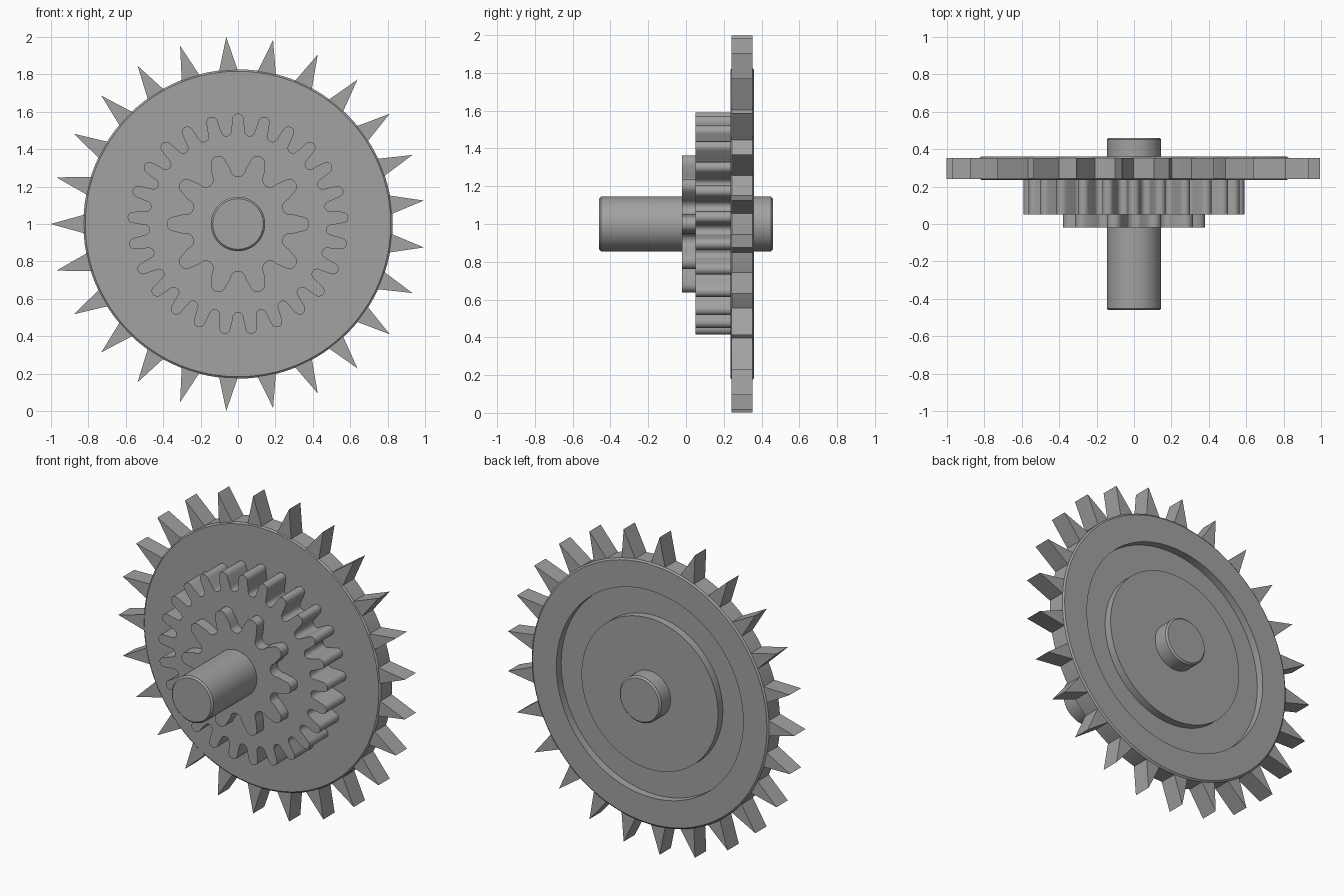
import bpy, bmesh, math
from math import sin, cos, pi

cube = bpy.data.objects.get("Cube")
if cube:
    bpy.data.objects.remove(cube, do_unlink=True)

AXIS_Z = 1.0

steel = bpy.data.materials.new("grey_steel")
steel.use_nodes = True
grey = (0.36, 0.36, 0.36, 1)
steel.diffuse_color = grey
steel.node_tree.nodes["Principled BSDF"].inputs["Base Color"].default_value = grey


def finish(name, bm):
    bmesh.ops.remove_doubles(bm, verts=bm.verts, dist=1e-5)
    bmesh.ops.recalc_face_normals(bm, faces=bm.faces)
    mesh = bpy.data.meshes.new(name)
    bm.to_mesh(mesh)
    bm.free()
    mesh.materials.append(steel)
    obj = bpy.data.objects.new(name, mesh)
    obj.location.z = AXIS_Z
    bpy.context.collection.objects.link(obj)
    bpy.ops.object.select_all(action='DESELECT')
    obj.select_set(True)
    bpy.context.view_layer.objects.active = obj
    bpy.ops.object.shade_smooth_by_angle(angle=math.radians(30))
    return obj


def lathe(name, profile, steps=96):
    """Spin a (radius, y) profile around the y axis."""
    bm = bmesh.new()
    verts = [bm.verts.new((r, y, 0)) for r, y in profile]
    edges = [bm.edges.new(pair) for pair in zip(verts, verts[1:])]
    bmesh.ops.spin(bm, geom=verts + edges, cent=(0, 0, 0), axis=(0, 1, 0),
                   angle=2 * pi, steps=steps)
    return finish(name, bm)


def prism(bm, outline, y0, y1):
    """Extrude an (x, z) outline from y0 to y1."""
    face = bm.faces.new([bm.verts.new((x, y0, z)) for x, z in outline])
    ext = bmesh.ops.extrude_face_region(bm, geom=[face], use_keep_orig=True)
    moved = [v for v in ext["geom"] if isinstance(v, bmesh.types.BMVert)]
    bmesh.ops.translate(bm, verts=moved, vec=(0, y1 - y0, 0))


def arc(centre_r, radius, angle, outward, steps=8):
    """Half circle on a spoke, bulging outward (tip) or inward (root)."""
    points = []
    for i in range(steps + 1):
        t = -pi / 2 + pi * i / steps
        along = centre_r + outward * radius * cos(t)
        side = radius * sin(t)
        points.append((along * cos(angle) - side * sin(angle),
                       along * sin(angle) + side * cos(angle)))
    return points


def round_gear(name, teeth, tip, root, start, y0, y1):
    """Gear with rounded tips and roots, each given as (centre, radius)."""
    outline = []
    for k in range(teeth):
        a = start + 2 * pi * k / teeth
        outline += arc(*tip, a, 1)
        outline += arc(*root, a + pi / teeth, -1)
    bm = bmesh.new()
    prism(bm, outline, y0, y1)
    return finish(name, bm)


# Axle through everything
lathe("axle", [(0, -0.46), (0.135, -0.46), (0.145, -0.45),
               (0.145, 0.45), (0.135, 0.46), (0, 0.46)], 64)

# Main disc with chamfered rim and a ring groove in its back
lathe("main_disc", [(0, 0.235), (0.815, 0.235), (0.825, 0.243),
                    (0.825, 0.352), (0.815, 0.36), (0.65, 0.36),
                    (0.65, 0.312), (0.475, 0.312), (0.475, 0.36), (0, 0.36)])

# Pointed teeth around the rim
bm = bmesh.new()
SPIKES = 25
for k in range(SPIKES):
    a = pi + 2 * pi * k / SPIKES
    spike = [(0.8, -0.055), (1.0, 0), (0.8, 0.055)]
    prism(bm, [(r * cos(a) - s * sin(a), r * sin(a) + s * cos(a))
               for r, s in spike], 0.24, 0.352)
finish("rim_spikes", bm)

# Stacked gears on the front
round_gear("middle_gear", 25, (0.56, 0.03), (0.5, 0.027), pi / 2, 0.05, 0.25)
round_gear("small_gear", 10, (0.34, 0.04), (0.292, 0.04), 0, -0.02, 0.07)
